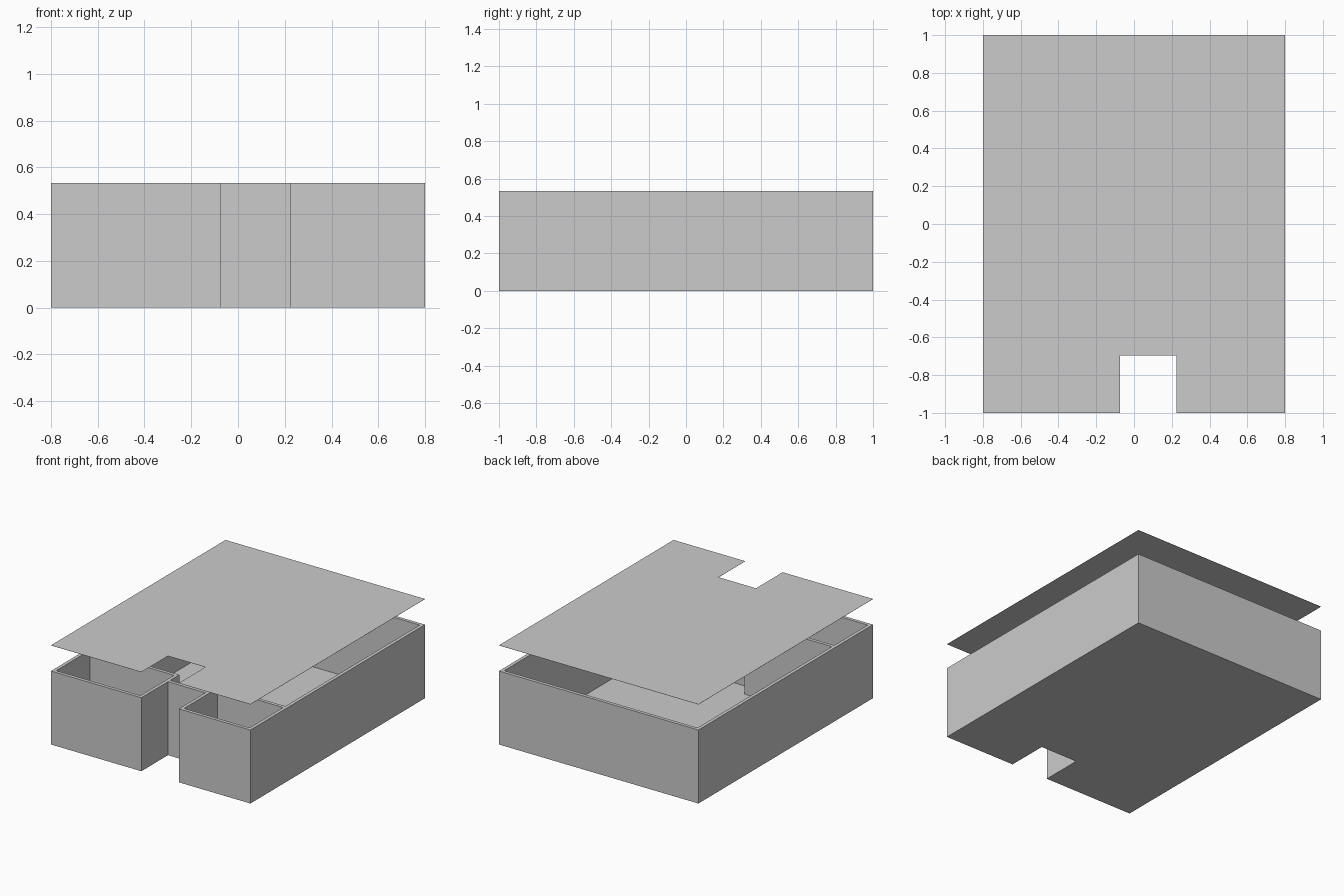
import bpy, bmesh
from mathutils import Matrix

if "Cube" in bpy.data.objects:
    bpy.data.objects.remove(bpy.data.objects["Cube"])

W, D, H, T = 0.8, 1.0, 0.533, 0.025      # half width, half depth, wall height, wall thickness
NL, NR, NY = -0.075, 0.225, -0.695       # entrance notch
PF, PB = -0.59, -0.565                   # partition front and back
ROOF_Z = 0.719

outline = [(-W, -D), (NL, -D), (NL, NY), (NR, NY), (NR, -D), (W, -D), (W, D), (-W, D)]
main_room = [(-W + T, PB), (NL, PB), (NL, NY + T), (NR, NY + T), (NR, PB),
             (W - T, PB), (W - T, D - T), (-W + T, D - T)]


def rect(x0, x1, y0, y1):
    return [(x0, y0), (x1, y0), (x1, y1), (x0, y1)]


left_room = rect(-W + T, NL - T, -D + T, PF)
right_room = rect(NR + T, W - T, -D + T, PF)


def slab(name, loops, z0, z1):
    """Extrude a plan, with any holes in it, between two heights."""
    cu = bpy.data.curves.new(name, 'CURVE')
    cu.dimensions, cu.fill_mode = '2D', 'BOTH'
    cu.extrude = (z1 - z0) / 2
    for pts in loops:
        sp = cu.splines.new('POLY')
        sp.points.add(len(pts) - 1)
        for p, (x, y) in zip(sp.points, pts):
            p.co = (x, y, 0, 1)
        sp.use_cyclic_u = True
    tmp = bpy.data.objects.new(name + "_plan", cu)
    bpy.context.collection.objects.link(tmp)
    deps = bpy.context.evaluated_depsgraph_get()
    me = bpy.data.meshes.new_from_object(tmp.evaluated_get(deps))
    bpy.data.objects.remove(tmp)
    bm = bmesh.new()
    bm.from_mesh(me)
    bmesh.ops.remove_doubles(bm, verts=bm.verts, dist=1e-5)
    bmesh.ops.translate(bm, verts=bm.verts, vec=(0, 0, (z0 + z1) / 2))
    bmesh.ops.recalc_face_normals(bm, faces=bm.faces)
    bm.to_mesh(me)
    bm.free()
    for p in me.polygons:
        p.use_smooth = False
    ob = bpy.data.objects.new(name, me)
    bpy.context.collection.objects.link(ob)
    return ob


# Walls around three rooms
walls = slab("walls", [outline, main_room, left_room, right_room], 0, H)

# Doorways through the partition
for i, x in enumerate((-0.68, 0.435)):
    bm = bmesh.new()
    bmesh.ops.create_cube(bm, size=1, matrix=Matrix.Translation((x, (PF + PB) / 2, 0.157))
                          @ Matrix.Diagonal((0.13, 0.1, 0.31, 1)))
    me = bpy.data.meshes.new("doorway_cutter")
    bm.to_mesh(me)
    bm.free()
    cutter = bpy.data.objects.new("doorway_cutter", me)
    bpy.context.collection.objects.link(cutter)
    cutter.hide_render = True
    cutter.hide_set(True)
    mod = walls.modifiers.new("doorway", 'BOOLEAN')
    mod.operation, mod.object, mod.solver = 'DIFFERENCE', cutter, 'EXACT'

# Room floors
for name, plan in (("main_floor", main_room), ("left_floor", left_room), ("right_floor", right_room)):
    slab(name, [plan], 0, 0.001)

# Raised flat roof sheet
slab("roof", [outline], ROOF_Z - 0.001, ROOF_Z)
